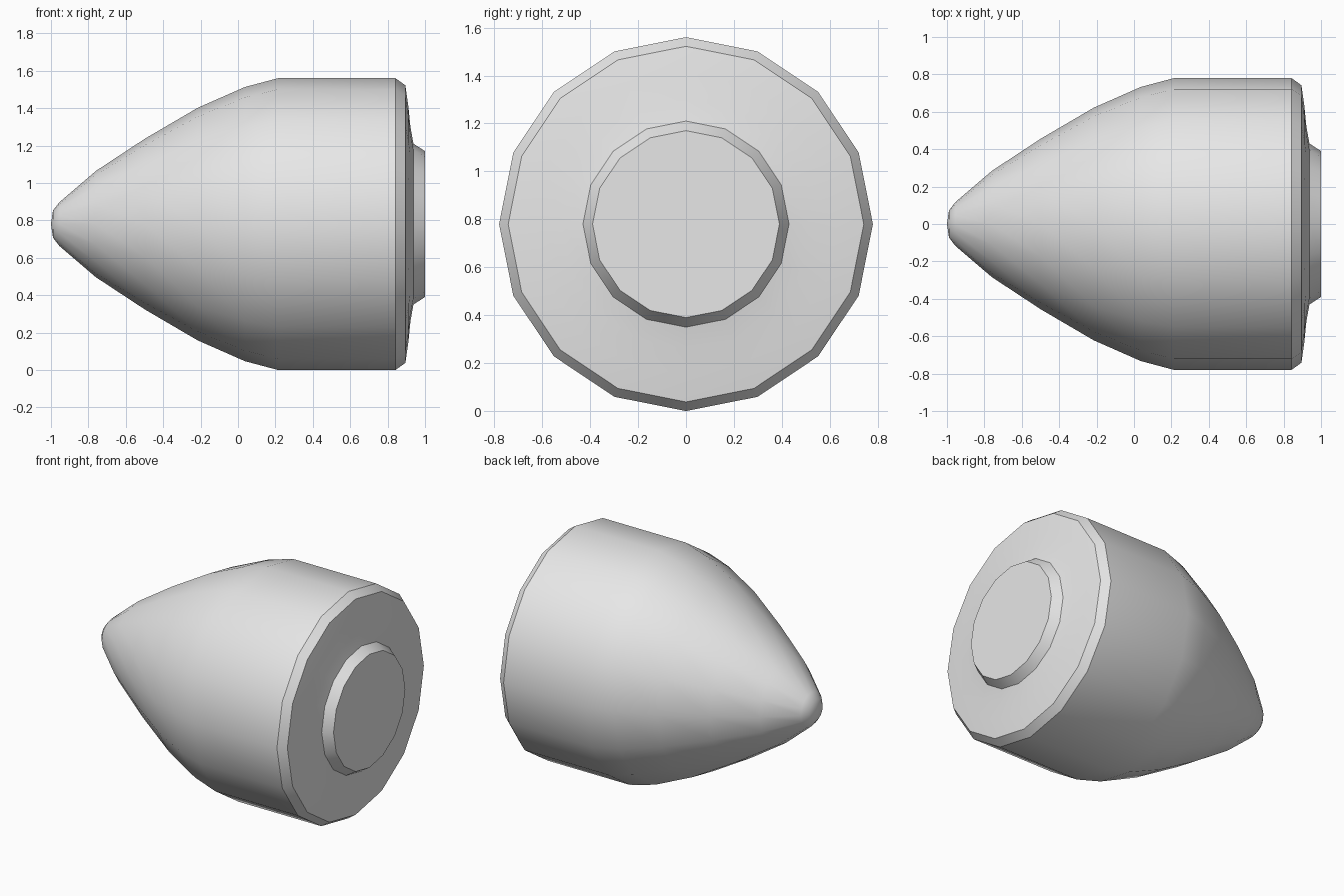
import bpy, bmesh, math

cube = bpy.data.objects.get("Cube")
if cube:
    bpy.data.objects.remove(cube, do_unlink=True)

SIDES = 16
AXIS_Z = 0.78

grey = bpy.data.materials.new("light grey")
grey.use_nodes = True
grey.diffuse_color = (0.8, 0.8, 0.8, 1)
grey.node_tree.nodes["Principled BSDF"].inputs["Base Color"].default_value = (0.8, 0.8, 0.8, 1)

# Outline from nose tip to base plug: (position along x, radius)
outline = [(-1.0, 0), (-0.989, 0.073), (-0.955, 0.117), (-0.76, 0.284),
           (-0.497, 0.457), (-0.215, 0.622), (0.037, 0.733), (0.214, 0.78),
           (0.842, 0.78), (0.895, 0.742), (0.911, 0.63), (0.922, 0.52),
           (0.938, 0.43), (1.0, 0.39)]

# Turn the outline around the x axis
bm = bmesh.new()
tip = bm.verts.new((outline[0][0], 0, AXIS_Z))
rings = []
for x, r in outline[1:]:
    angles = [2 * math.pi * i / SIDES for i in range(SIDES)]
    rings.append([bm.verts.new((x, r * math.cos(a), AXIS_Z + r * math.sin(a))) for a in angles])

for i in range(SIDES):
    j = (i + 1) % SIDES
    bm.faces.new((tip, rings[0][i], rings[0][j]))
    for a, b in zip(rings, rings[1:]):
        bm.faces.new((a[i], b[i], b[j], a[j]))
bm.faces.new(rings[-1])  # flat base end
bmesh.ops.recalc_face_normals(bm, faces=bm.faces)

mesh = bpy.data.meshes.new("bullet_body")
bm.to_mesh(mesh)
bm.free()
mesh.materials.append(grey)
body = bpy.data.objects.new("bullet_body", mesh)
bpy.context.collection.objects.link(body)

# Smooth sides with crisp rims
bpy.ops.object.select_all(action='DESELECT')
body.select_set(True)
bpy.context.view_layer.objects.active = body
bpy.ops.object.shade_smooth_by_angle(angle=math.radians(30))
